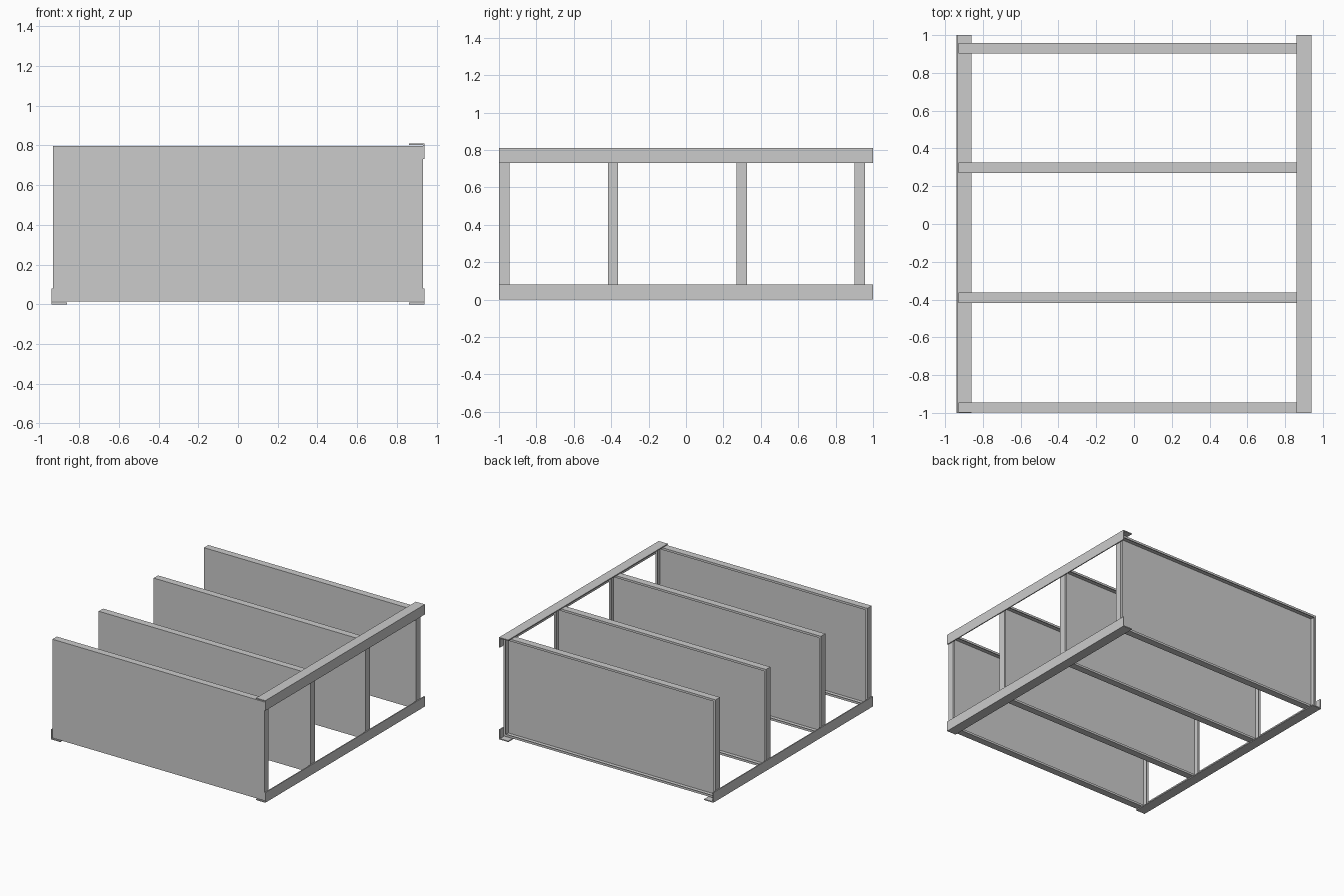
import bpy, bmesh

if "Cube" in bpy.data.objects:
    bpy.data.objects.remove(bpy.data.objects["Cube"])

RAIL_T = 0.008     # steel thickness of the angle rails
RAIL_W = 0.08      # leg width of the angle rails
SHEET = 0.007      # shelf sheet thickness
DEPTH = 0.055      # shelf flange depth
LIP = 0.017        # returned lip on the shelf flanges


def make_object(name, bm):
    bmesh.ops.recalc_face_normals(bm, faces=bm.faces)
    mesh = bpy.data.meshes.new(name)
    bm.to_mesh(mesh)
    bm.free()
    obj = bpy.data.objects.new(name, mesh)
    bpy.context.collection.objects.link(obj)
    return obj


def angle_rail(name, x, z, sx, sz):
    """L profile with its outer corner at (x, z), extruded along y."""
    prof = [(0, 0), (RAIL_W, 0), (RAIL_W, RAIL_T), (RAIL_T, RAIL_T),
            (RAIL_T, RAIL_W), (0, RAIL_W)]
    bm = bmesh.new()
    face = bm.faces.new([bm.verts.new((x + sx * a, -1, z + sz * b)) for a, b in prof])
    ext = bmesh.ops.extrude_face_region(bm, geom=[face], use_keep_orig=True)
    verts = [g for g in ext["geom"] if isinstance(g, bmesh.types.BMVert)]
    bmesh.ops.translate(bm, vec=(0, 2, 0), verts=verts)
    return make_object(name, bm)


def shelf_tray(name, y, x=0.93, z0=0.014, z1=0.797):
    """Pressed sheet tray: flat front, four flanges and returned lips."""
    # each ring is (inset, y offset), running round the outside then the inside
    rings = [(0, 0), (0, DEPTH), (LIP, DEPTH), (LIP, DEPTH - SHEET),
             (SHEET, DEPTH - SHEET), (SHEET, SHEET)]
    bm = bmesh.new()
    loops = []
    for i, d in rings:
        corners = [(-x + i, z0 + i), (x - i, z0 + i), (x - i, z1 - i), (-x + i, z1 - i)]
        loops.append([bm.verts.new((a, y + d, b)) for a, b in corners])
    for p, q in zip(loops, loops[1:]):
        for k in range(4):
            n = (k + 1) % 4
            bm.faces.new((p[k], p[n], q[n], q[k]))
    bm.faces.new(loops[0])
    bm.faces.new(loops[-1])
    return make_object(name, bm)


# three corner rails; the upper left one is absent
angle_rail("lower_left_rail", -0.94, 0.0, 1, 1)
angle_rail("lower_right_rail", 0.94, 0.0, -1, 1)
angle_rail("upper_right_rail", 0.94, 0.81, -1, -1)

# four shelves
for n, y in enumerate((-0.999, -0.418, 0.271, 0.902)):
    shelf_tray(f"shelf_{n + 1}", y)
